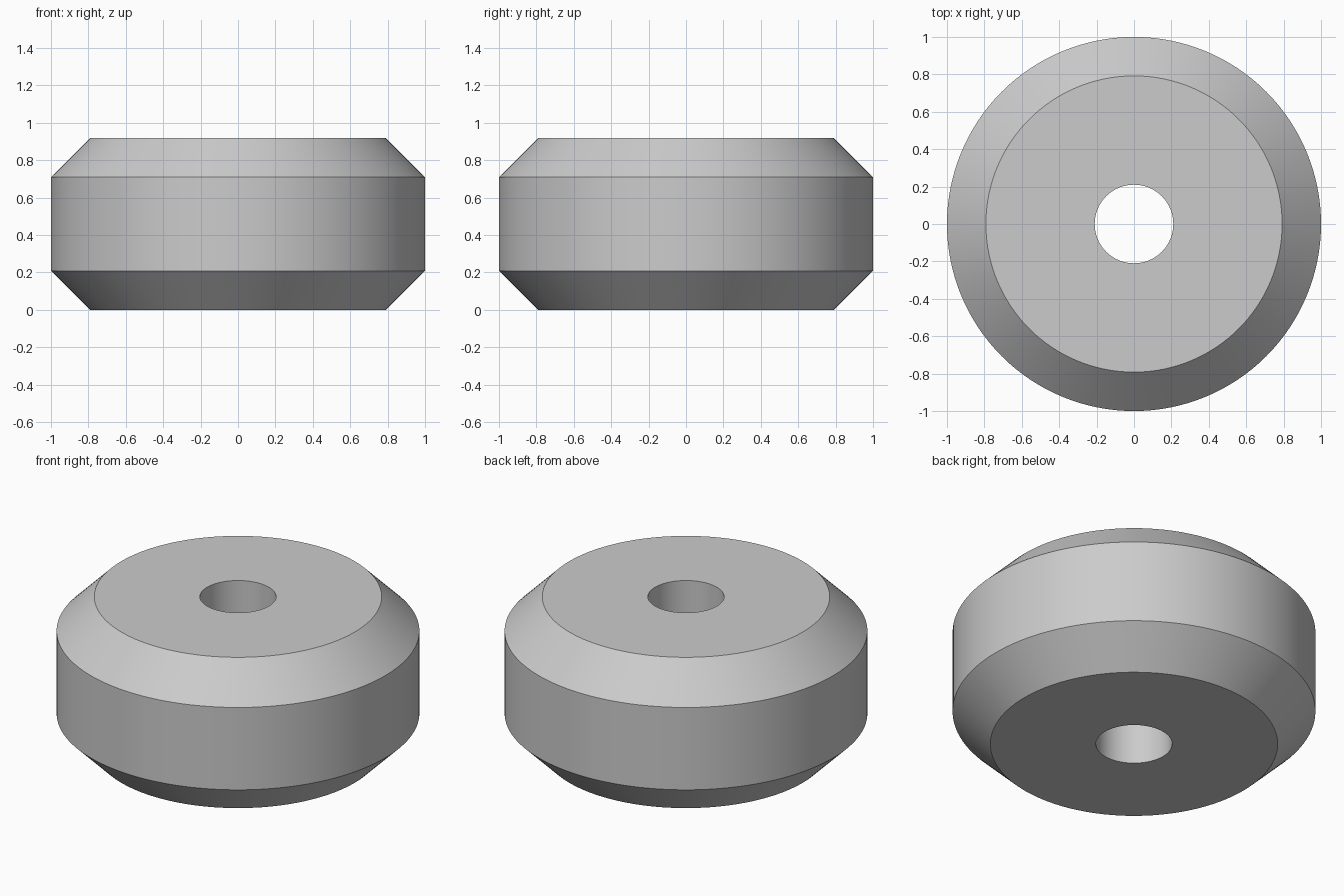
import bpy
import bmesh
import math

if "Cube" in bpy.data.objects:
    bpy.data.objects.remove(bpy.data.objects["Cube"], do_unlink=True)

OUTER, BORE, HEIGHT, CHAMFER = 1.0, 0.21, 0.917, 0.208
SEGMENTS = 128

# Single light grey material
grey = bpy.data.materials.new("light grey")
grey.use_nodes = True
colour = (0.6, 0.6, 0.6, 1.0)
grey.diffuse_color = colour
grey.node_tree.nodes["Principled BSDF"].inputs["Base Color"].default_value = colour

# Cross-section of the wheel: straight bore, flat ends, chamfered rim
profile = [
    (BORE, 0),
    (OUTER - CHAMFER, 0),
    (OUTER, CHAMFER),
    (OUTER, HEIGHT - CHAMFER),
    (OUTER - CHAMFER, HEIGHT),
    (BORE, HEIGHT),
]

# Revolve the closed cross-section about the z axis
bm = bmesh.new()
verts = [bm.verts.new((r, 0, z)) for r, z in profile]
edges = [bm.edges.new((a, b)) for a, b in zip(verts, verts[1:] + verts[:1])]
bmesh.ops.spin(bm, geom=verts + edges, cent=(0, 0, 0), axis=(0, 0, 1),
               angle=math.tau, steps=SEGMENTS, use_merge=False)
bmesh.ops.remove_doubles(bm, verts=bm.verts[:], dist=0.0001)
bmesh.ops.recalc_face_normals(bm, faces=bm.faces[:])

mesh = bpy.data.meshes.new("chamfered_wheel")
bm.to_mesh(mesh)
bm.free()
mesh.materials.append(grey)

wheel = bpy.data.objects.new("chamfered_wheel", mesh)
bpy.context.collection.objects.link(wheel)

# Smooth round walls with crisp chamfer edges
bpy.ops.object.select_all(action="DESELECT")
wheel.select_set(True)
bpy.context.view_layer.objects.active = wheel
bpy.ops.object.shade_smooth_by_angle(angle=math.radians(30))
